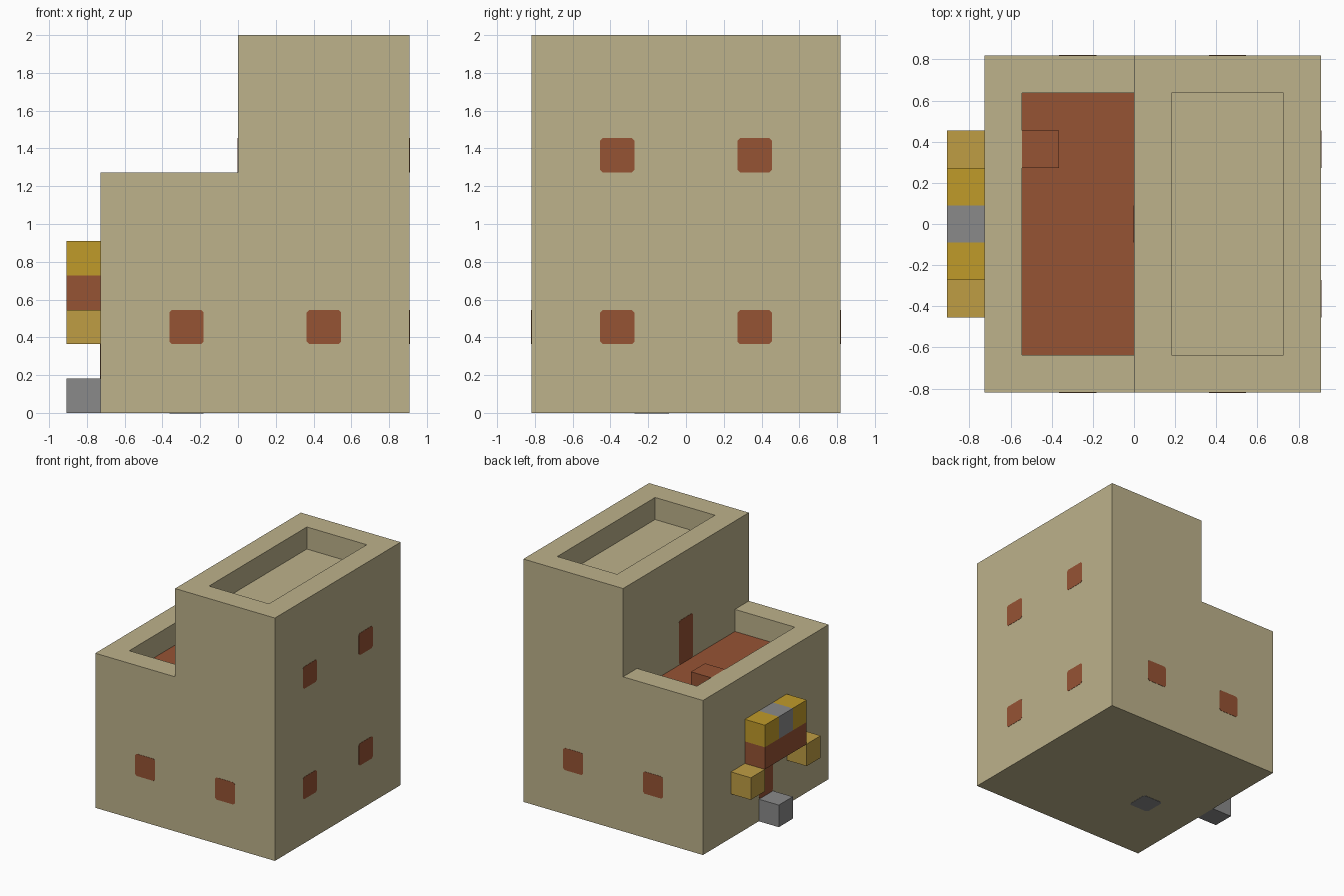
import bpy
import bmesh
from mathutils import Vector, Matrix

U = 2 / 11            # one block of the building grid
PROUD = 0.002         # how far painted plates stand off the wall

cube = bpy.data.objects.get("Cube")
if cube:
    bpy.data.objects.remove(cube, do_unlink=True)


def material(name, rgb):
    linear = [((c / 255 + 0.055) / 1.055) ** 2.4 for c in rgb] + [1]
    mat = bpy.data.materials.new(name)
    mat.use_nodes = True
    mat.diffuse_color = linear
    mat.node_tree.nodes["Principled BSDF"].inputs["Base Color"].default_value = linear
    return mat


SAND = material("sandstone", (189, 178, 139))
RUST = material("rust_red", (150, 83, 52))
GOLD = material("gold", (192, 155, 42))
PALE = material("pale_gold", (191, 157, 68))
GREY = material("grey", (138, 138, 138))


def finish(name, bm, *mats):
    bmesh.ops.recalc_face_normals(bm, faces=bm.faces)
    mesh = bpy.data.meshes.new(name)
    bm.to_mesh(mesh)
    bm.free()
    for mat in mats:
        mesh.materials.append(mat)
    obj = bpy.data.objects.new(name, mesh)
    bpy.context.collection.objects.link(obj)
    return obj


def box(name, lo, hi, *mats):
    """Box between two corners given in blocks."""
    lo, hi = Vector(lo) * U, Vector(hi) * U
    bm = bmesh.new()
    place = Matrix.Translation((lo + hi) / 2) @ Matrix.Diagonal((*(hi - lo), 1))
    bmesh.ops.create_cube(bm, size=1, matrix=place)
    return finish(name, bm, *mats)


def plate(name, centre, normal, up, height, mat):
    """Thin panel with clipped corners, one block wide, on a wall."""
    normal, up = Vector(normal), Vector(up)
    side = up.cross(normal)
    w, h, c = U / 2, height * U / 2, 0.014
    corner = [(w, h - c), (w - c, h)]
    outline = corner + [(-x, y) for x, y in corner[::-1]]
    outline += [(-x, -y) for x, y in outline]
    bm = bmesh.new()
    base = Vector(centre) * U - normal * PROUD
    face = bm.faces.new([bm.verts.new(base + side * x + up * y) for x, y in outline])
    new = bmesh.ops.extrude_face_region(bm, geom=[face])["geom"]
    verts = [v for v in new if isinstance(v, bmesh.types.BMVert)]
    bmesh.ops.translate(bm, verts=verts, vec=normal * 2 * PROUD)
    return finish(name, bm, mat)


# Building: stepped profile extruded front to back
profile = [(-4, 0), (5, 0), (5, 11), (0, 11), (0, 7), (-4, 7)]
bm = bmesh.new()
front = bm.faces.new([bm.verts.new((x * U, -4.5 * U, z * U)) for x, z in profile])
new = bmesh.ops.extrude_face_region(bm, geom=[front])["geom"]
bmesh.ops.translate(bm, vec=(0, 9 * U, 0),
                    verts=[v for v in new if isinstance(v, bmesh.types.BMVert)])
building = finish("building", bm, SAND, RUST)

# Sunken roof and terrace
cutters = [box("roof_cutter", (1, -3.5, 10), (4, 3.5, 12)),
           box("terrace_cutter", (-3, -3.5, 6), (0, 3.5, 8))]
bpy.context.view_layer.objects.active = building
for cutter in cutters:
    mod = building.modifiers.new(cutter.name, "BOOLEAN")
    mod.operation, mod.solver, mod.object = "DIFFERENCE", "EXACT", cutter
    bpy.ops.object.modifier_apply(modifier=mod.name)
    bpy.data.objects.remove(cutter, do_unlink=True)

# Red terrace floor, sand everywhere else
for poly in building.data.polygons:
    is_floor = poly.normal.z > 0.9 and abs(poly.center.z - 6 * U) < 0.01
    poly.material_index = 1 if is_floor else 0

box("terrace_block", (-3, 1.5, 6), (-2, 2.5, 7), RUST)

# Windows
UP = (0, 0, 1)
for s, end in ((-1, "front"), (1, "back")):
    for x in (-1.5, 2.5):
        plate(f"{end}_window", (x, s * 4.5, 2.5), (0, s, 0), UP, 1, RUST)
    for z in (2.5, 7.5):
        plate("side_window", (5, s * 2, z), (1, 0, 0), UP, 1, RUST)

# Doors and floor patch
plate("terrace_door", (0, 0, 7), (-1, 0, 0), UP, 2, RUST)
plate("entrance_door", (-4, 0, 2), (-1, 0, 0), UP, 2, RUST)
plate("underside_patch", (-1.5, -1, 0), (0, 0, -1), (0, 1, 0), 1, GREY)

# Entrance step, canopy, sign and lamps
box("entrance_step", (-5, -0.5, 0), (-4, 0.5, 1), GREY)
box("canopy", (-5, -1.5, 3), (-4, 1.5, 4), RUST)
box("sign_middle", (-5, -0.5, 4), (-4, 0.5, 5), GREY)
for s, side in ((-1, "front"), (1, "back")):
    box(f"sign_{side}", (-5, s - 0.5, 4), (-4, s + 0.5, 5), GOLD)
    box(f"lamp_{side}", (-5, 2 * s - 0.5, 2), (-4, 2 * s + 0.5, 3), PALE)
